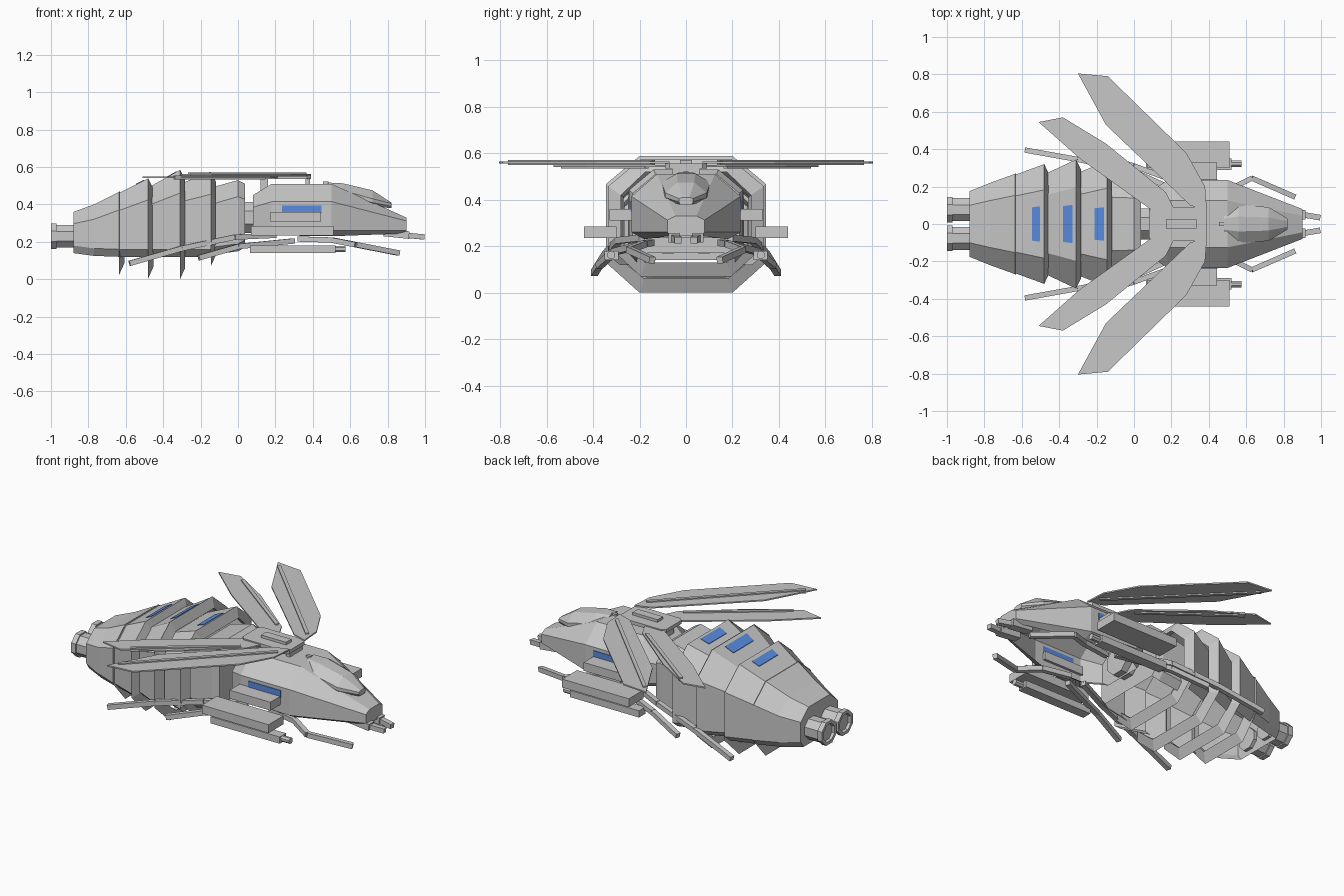
import bpy, bmesh, math
from mathutils import Vector

if "Cube" in bpy.data.objects:
    bpy.data.objects.remove(bpy.data.objects["Cube"])


def material(name, rgb):
    m = bpy.data.materials.new(name)
    m.diffuse_color = (*rgb, 1)
    m.use_nodes = True
    m.node_tree.nodes["Principled BSDF"].inputs["Base Color"].default_value = m.diffuse_color
    return m


GREY = material("hull_grey", (0.57, 0.57, 0.57))
BLUE = material("window_blue", (0.1, 0.26, 0.74))


def finish(name, bm, mat=GREY):
    bmesh.ops.recalc_face_normals(bm, faces=bm.faces)
    me = bpy.data.meshes.new(name)
    bm.to_mesh(me)
    bm.free()
    me.materials.append(mat)
    ob = bpy.data.objects.new(name, me)
    bpy.context.collection.objects.link(ob)
    return ob


def loft(name, rings, mat=GREY, caps=(True, True), skip=(), closed=False):
    """Skin equal-length point rings; optional caps, open sides, or a closed band."""
    bm = bmesh.new()
    loops = [[bm.verts.new(p) for p in r] for r in rings]
    n = len(loops[0])
    for a, b in zip(loops, loops[1:] + (loops[:1] if closed else [])):
        for i in range(n):
            if i not in skip:
                j = (i + 1) % n
                bm.faces.new((a[i], a[j], b[j], b[i]))
    for cap, ring in zip(caps, (loops[0], loops[-1])):
        if cap and not closed:
            bm.faces.new(ring)
    return finish(name, bm, mat)


def section(x, hw, top, shoulder, low, bottom, top_hw, bottom_hw):
    """Octagonal cross-section across the body (edge 3 is the belly)."""
    half = [(top_hw, top), (hw, shoulder), (hw, low), (bottom_hw, bottom)]
    return [(x, y, z) for y, z in half] + [(x, -y, z) for y, z in reversed(half)]


def box(name, x, y, z, mat=GREY):
    return loft(name, [[(a, y[0], z[0]), (a, y[1], z[0]), (a, y[1], z[1]), (a, y[0], z[1])] for a in x], mat)


def tube(name, path, radii, sides=8):
    """Straight faceted tube along x, with a radius at each point."""
    rings = []
    for (x, y, z), r in zip(path, radii):
        rings.append([(x, y + r * math.cos((i + .5) * math.tau / sides),
                       z + r * math.sin((i + .5) * math.tau / sides)) for i in range(sides)])
    return loft(name, rings)


def bar(name, a, b, w, h):
    """Rectangular bar between two points."""
    a, b = Vector(a), Vector(b)
    side = (b - a).cross(Vector((0, 0, 1))).normalized()
    up = side.cross(b - a).normalized()
    return loft(name, [[p + side * w / 2 * i + up * h / 2 * j
                        for i, j in ((1, 1), (-1, 1), (-1, -1), (1, -1))] for p in (a, b)])


def slab(name, pts, z0, z1):
    return loft(name, [[(x, y, z) for x, y in pts] for z in (z0, z1)])


# Abdomen: overlapping shells, open underneath, that flare towards the front
def shell(x, hw, top, bottom=.12):
    return section(x, hw, top, top - .36 * hw, bottom + .04, bottom, .57 * hw, .85 * hw)


shells = [
    [(-.88, .175, .36, .14), (-.77, .22, .40, .125), (-.63, .27, .47)],
    [(-.63, .265, .465), (-.48, .32, .54)],
    [(-.48, .265, .49), (-.31, .345, .585)],
    [(-.31, .27, .51), (-.145, .335, .575)],
    [(-.145, .25, .49, .13), (0, .245, .53, .15), (.038, .23, .51, .17)],
]
for i, s in enumerate(shells):
    loft(f"abdomen_shell_{i + 1}", [shell(*v) for v in s], caps=(i == 0, i == 4), skip=(3,))

# Hoop-like rims that drop below the belly
for i, (x, hw, top, bottom) in enumerate([(-.635, .27, .47, .025), (-.48, .32, .54, .005),
                                          (-.31, .345, .588, 0), (-.145, .335, .575, .07)]):
    inner = (hw - .055, top - .055, top - .3 * hw - .055, bottom + .15, bottom + .06,
             .58 * hw - .02, .58 * hw - .02)
    loft(f"abdomen_rim_{i + 1}", [
        section(x, hw, top, top - .35 * hw, bottom + .13, bottom, .58 * hw, .58 * hw),
        section(x + .027, *inner), section(x, *inner)], closed=True)

# Windows lying on the sloping backs of the shells
for i, (x0, x1, hw, s) in enumerate([(-.545, -.503, .093, 1), (-.38, -.33, .1, 2), (-.21, -.16, .088, 3)]):
    (xa, _, za), (xb, _, zb) = shells[s][0][:3], shells[s][1][:3]
    rings = []
    for x, w in ((x0, hw - .004), (x1, hw + .002)):
        z = za + (zb - za) * (x - xa) / (xb - xa)
        rings.append([(x, -w, z - .002), (x, w, z - .002), (x, w, z + .003), (x, -w, z + .003)])
    loft(f"abdomen_window_{i + 1}", rings, BLUE)

# Neck joint
tube("neck", [(-.02, 0, .33), (.12, 0, .33)], [.09, .09])

# Thorax and head, open underneath
loft("thorax", [section(*v) for v in [
    (.08, .17, .45, .385, .27, .235, .09, .12),
    (.18, .235, .51, .415, .27, .235, .125, .18),
    (.5, .235, .51, .415, .26, .23, .125, .18),
    (.9, .08, .33, .312, .26, .245, .045, .06)]], skip=(3,))
loft("canopy", [section(*v) for v in [
    (.48, .05, .517, .505, .48, .46, .03, .04),
    (.56, .105, .513, .475, .45, .43, .04, .08),
    (.72, .09, .475, .43, .41, .39, .035, .07),
    (.82, .03, .41, .405, .39, .38, .015, .025)]])
box("head_sensor", (.455, .485), (-.01, .01), (.5, .522))

# Wing mount on the back
slab("wing_mount", [(.08, .07), (.1, .09), (.37, .09), (.39, .07), (.39, -.07), (.37, -.09), (.1, -.09), (.08, -.07)],
     .535, .556)
box("wing_mount_rear_post", (.12, .16), (-.06, .06), (.46, .54))
box("wing_mount_front_post", (.36, .385), (-.06, .06), (.5, .54))
box("wing_mount_bar", (.17, .335), (-.025, .025), (.55, .572))

FORE = [(.39, .07), (.38, .2), (.28, .38), (-.14, .79), (-.3, .805), (-.15, .53), (.3, .1)]
HIND = [(.1, .07), (-.29, .35), (-.51, .545), (-.38, .57), (-.15, .43), (.17, .17), (.22, .07)]

for s, side in ((1, "left"), (-1, "right")):
    def P(x, y, z):
        return (x, s * y, z)

    def Y(a, b):
        return (s * a, s * b)

    # Engines
    tube(f"{side}_engine", [P(-.86, .077, .23), P(-.975, .077, .23)], [.066, .066])
    tube(f"{side}_engine_rim", [P(-.97, .077, .23), P(-1, .077, .23), P(-1, .077, .23), P(-.985, .077, .23)],
         [.074, .074, .055, .05])
    # Wings with spars
    slab(f"{side}_fore_wing", [(x, s * y) for x, y in FORE], .556, .564)
    slab(f"{side}_hind_wing", [(x, s * y) for x, y in HIND], .541, .549)
    bar(f"{side}_fore_spar", P(-.26, .76, .56), P(.36, .14, .56), .02, .022)
    bar(f"{side}_hind_spar", P(-.34, .53, .545), P(.14, .17, .545), .02, .022)
    # Side windows, brackets and pods
    box(f"{side}_side_window", (.234, .447), Y(.232, .239), (.35, .395), BLUE)
    box(f"{side}_pod_bracket", (.175, .445), Y(.22, .33), (.31, .36))
    box(f"{side}_pod", (.07, .51), Y(.3, .44), (.235, .285))
    # Slung gun beneath each pod
    box(f"{side}_gun", (.065, .52), Y(.29, .35), (.14, .18))
    tube(f"{side}_gun_barrel", [P(.5, .322, .162), P(.575, .322, .162)], [.018, .018])
    # Mandibles
    bar(f"{side}_mandible_base", P(.78, .05, .25), P(.915, .05, .236), .05, .04)
    bar(f"{side}_mandible", P(.9, .05, .235), P(.995, .034, .226), .03, .028)
    # Jointed legs: front, middle, hind
    legs = {"front": [(.32, .15, .215), (.5, .18, .21), (.63, .245, .185), (.86, .145, .14)],
            "middle": [(.3, .2, .205), (0, .31, .175), (-.21, .375, .115)],
            "hind": [(.2, .19, .235), (-.02, .29, .225), (-.3, .345, .165), (-.58, .395, .085)]}
    for name, pts in legs.items():
        for i, (a, b) in enumerate(zip(pts, pts[1:])):
            bar(f"{side}_{name}_leg_{i + 1}", P(*a), P(*b), .028, .028)
